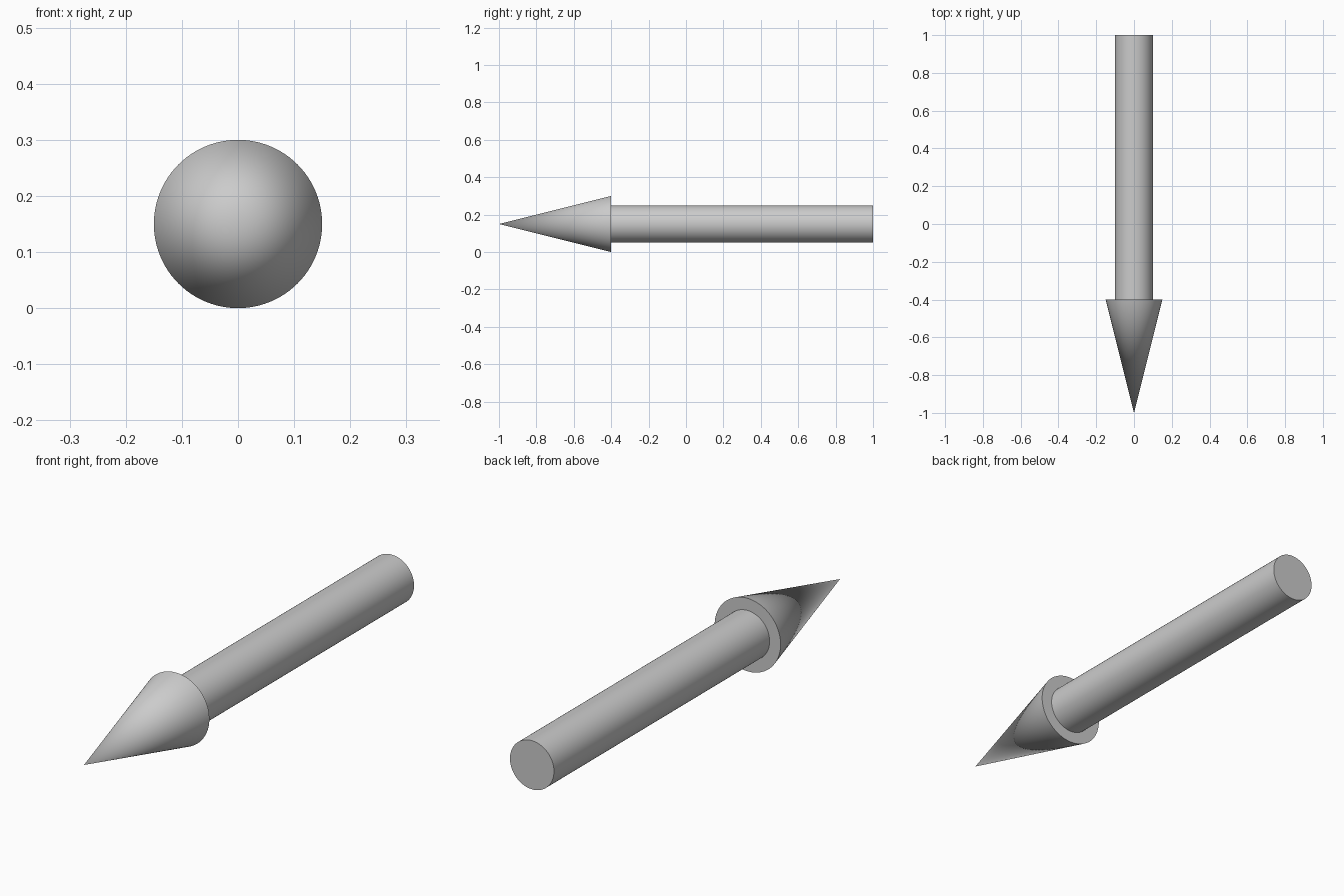
import bpy
import math

if "Cube" in bpy.data.objects:
    bpy.data.objects.remove(bpy.data.objects["Cube"])

AXIS_Z = 0.15   # height of the arrow's centre line
SIDES = 96


def round_part(name, y_front, y_back, r_front, r_back):
    """Capped round part lying along y; a zero radius makes a point."""
    bpy.ops.mesh.primitive_cone_add(
        vertices=SIDES, radius1=r_back, radius2=r_front,
        depth=y_back - y_front,
        location=(0, (y_front + y_back) / 2, AXIS_Z),
        rotation=(math.radians(90), 0, 0))
    obj = bpy.context.object
    obj.name = name
    bpy.ops.object.transform_apply(location=True, rotation=True, scale=True)
    bpy.ops.object.shade_smooth_by_angle(angle=math.radians(40))
    return obj


# Pointed head at the front
round_part("arrow_head", -1.0, -0.4, 0.0, 0.15)

# Straight shaft behind the head
round_part("arrow_shaft", -0.4, 1.0, 0.1, 0.1)
